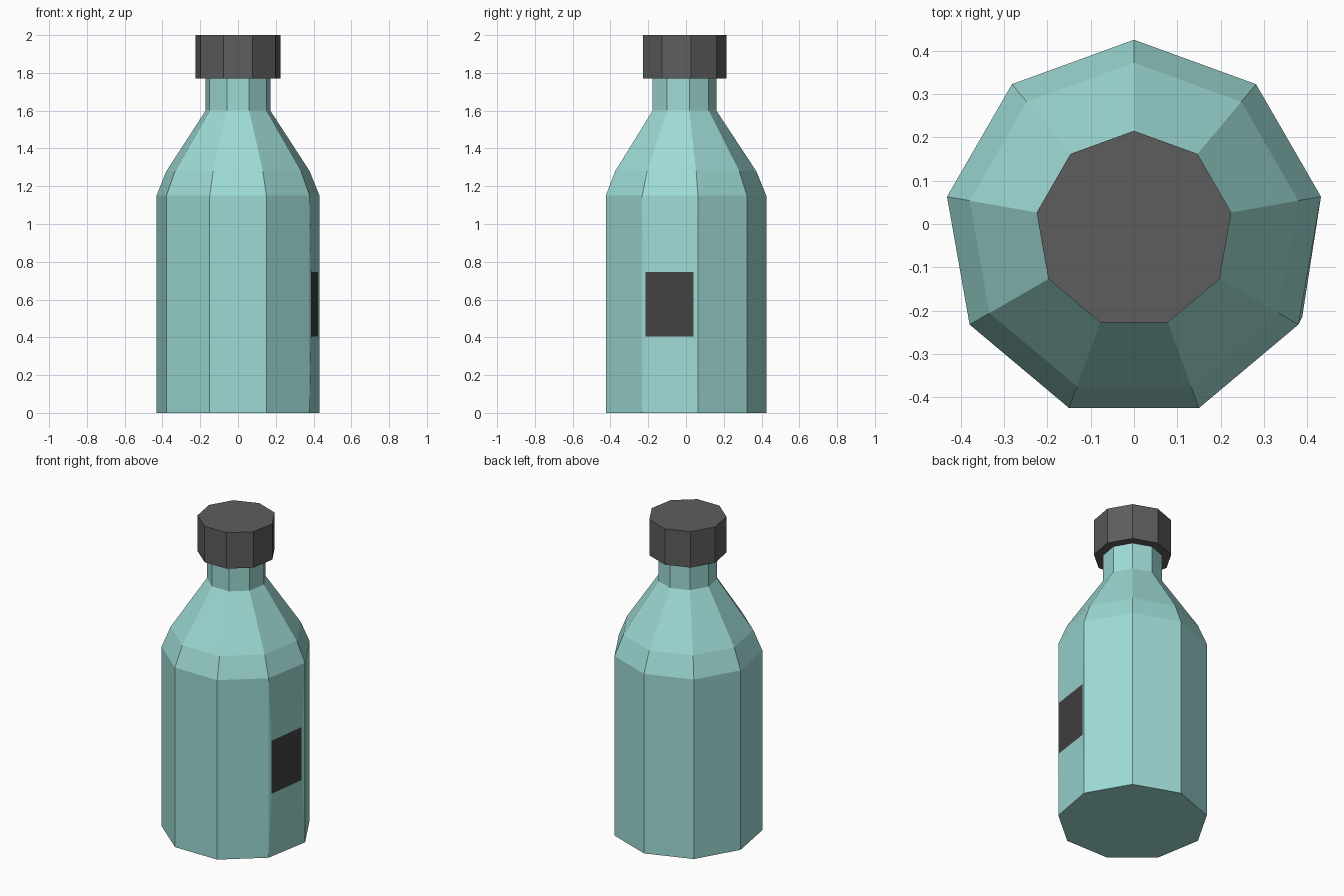
import bpy, bmesh, math

if "Cube" in bpy.data.objects:
    bpy.data.objects.remove(bpy.data.objects["Cube"])

SIDES = 9
CY = -0.013  # centre of the nine-sided rings, so the bounds centre on y = 0


def material(name, color):
    m = bpy.data.materials.new(name)
    m.diffuse_color = (*color, 1)
    m.use_nodes = True
    m.node_tree.nodes["Principled BSDF"].inputs["Base Color"].default_value = m.diffuse_color
    return m


def lathe(name, profile, mats, cap_bottom=False, cap_top=False):
    """Nine-sided flat-shaded turning from (radius, z) points."""
    bm = bmesh.new()
    rings = []
    for r, z in profile:
        angles = [math.pi / 2 + 2 * math.pi * i / SIDES for i in range(SIDES)]
        rings.append([bm.verts.new((r * math.cos(a), CY + r * math.sin(a), z)) for a in angles])
    for lo, hi in zip(rings, rings[1:]):
        for i in range(SIDES):
            j = (i + 1) % SIDES
            bm.faces.new((lo[i], lo[j], hi[j], hi[i]))
    if cap_bottom:
        bm.faces.new(rings[0][::-1])
    if cap_top:
        bm.faces.new(rings[-1])
    mesh = bpy.data.meshes.new(name)
    bm.to_mesh(mesh)
    bm.free()
    for m in mats:
        mesh.materials.append(m)
    obj = bpy.data.objects.new(name, mesh)
    bpy.context.collection.objects.link(obj)
    return obj


glass = material("teal_glass", (0.34, 0.70, 0.66))
label = material("dark_label", (0.055, 0.055, 0.055))
plastic = material("grey_plastic", (0.11, 0.11, 0.11))

# Bottle: straight body, bevelled shoulder, tapered neck
bottle = lathe("bottle", [(0.438, 0), (0.438, 1.15), (0.385, 1.28), (0.174, 1.60), (0.174, 1.77)],
               [glass, label], cap_bottom=True)

# Label: inset panel on the right-hand body facet
bm = bmesh.new()
bm.from_mesh(bottle.data)
facet = max((f for f in bm.faces if f.calc_center_median().z < 0.7), key=lambda f: f.normal.x)
bmesh.ops.inset_individual(bm, faces=[facet], thickness=0.02)
for v in facet.verts:
    back = v.co.y > -0.08
    v.co = (0.423 if back else 0.388, 0.041 if back else -0.215, 0.745 if v.co.z > 0.6 else 0.405)
facet.material_index = 1
bm.to_mesh(bottle.data)
bm.free()

# Screw cap, its underside meeting the neck
lathe("cap", [(0.174, 1.77), (0.228, 1.77), (0.228, 2.0)], [plastic], cap_top=True)
